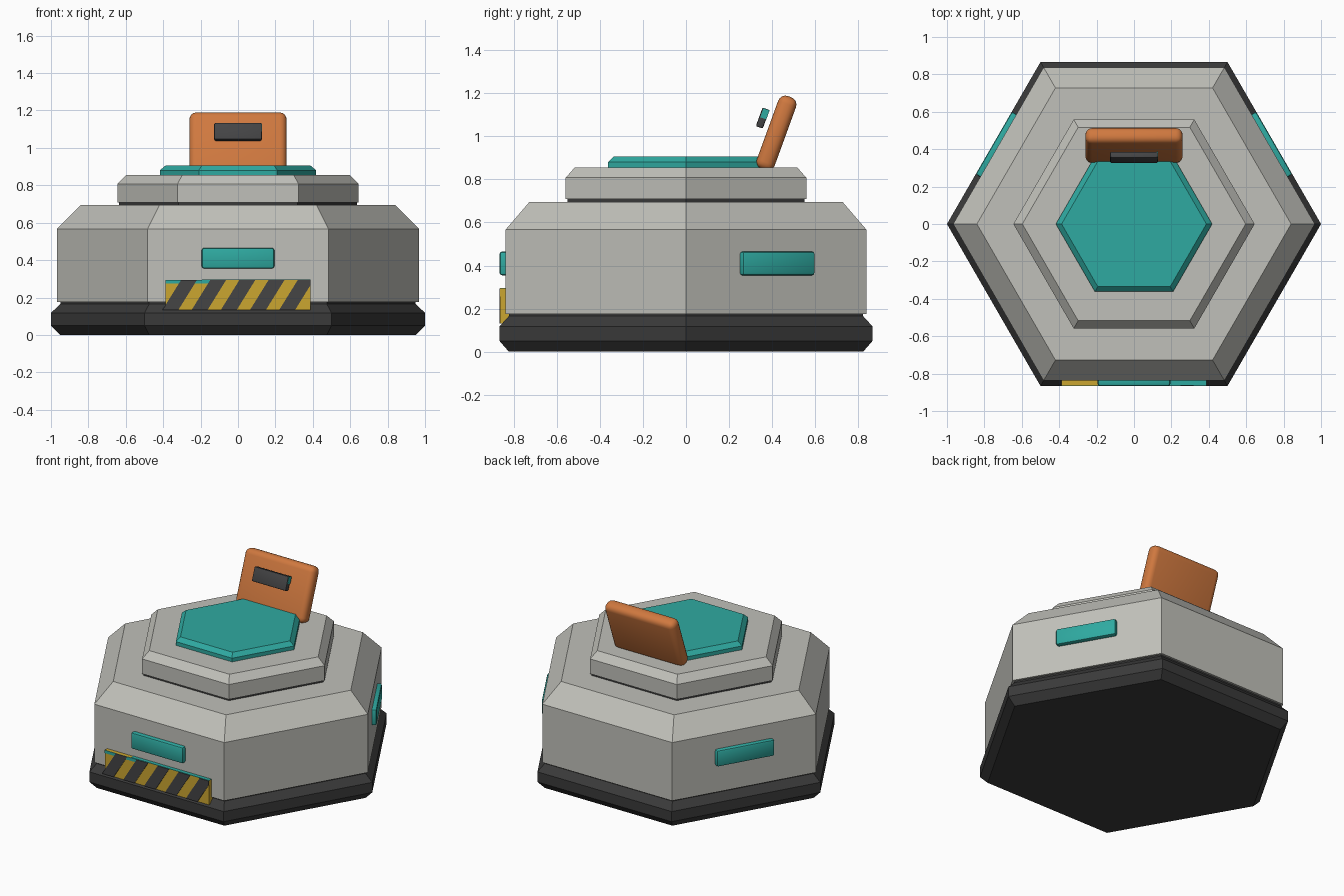
import bpy
import bmesh
from math import radians, cos, sin, pi
from mathutils import Matrix, Vector

old = bpy.data.objects.get("Cube")
if old:
    bpy.data.objects.remove(old, do_unlink=True)


def material(name, r, g, b):
    mat = bpy.data.materials.new(name)
    mat.use_nodes = True
    mat.diffuse_color = (r, g, b, 1)
    mat.node_tree.nodes["Principled BSDF"].inputs["Base Color"].default_value = (r, g, b, 1)
    return mat


GREY = material("light grey", .53, .53, .49)
DARK = material("charcoal", .042, .042, .042)
STRIPE = material("dark grey", .058, .058, .06)
TEAL = material("teal", .028, .40, .355)
ORANGE = material("orange", .63, .19, .05)
YELLOW = material("yellow", .60, .38, .03)


def finish(name, bm, mat, matrix=Matrix()):
    bmesh.ops.recalc_face_normals(bm, faces=bm.faces)
    mesh = bpy.data.meshes.new(name)
    bm.to_mesh(mesh)
    bm.free()
    mesh.materials.append(mat)
    obj = bpy.data.objects.new(name, mesh)
    obj.matrix_world = matrix
    bpy.context.collection.objects.link(obj)
    return obj


def hex_stack(name, profile, mat):
    """Six-sided solid through (radius, height) rings."""
    bm = bmesh.new()
    rings = [[bm.verts.new((r * cos(i * pi / 3), r * sin(i * pi / 3), z)) for i in range(6)]
             for r, z in profile]
    for low, high in zip(rings, rings[1:]):
        for i in range(6):
            j = (i + 1) % 6
            bm.faces.new((low[i], low[j], high[j], high[i]))
    bm.faces.new(rings[0][::-1])
    bm.faces.new(rings[-1])
    return finish(name, bm, mat)


def box(name, size, matrix, mat, bevel=0, segments=1):
    bm = bmesh.new()
    bmesh.ops.create_cube(bm, size=1, matrix=Matrix.Diagonal((*size, 1)))
    if bevel:
        bmesh.ops.bevel(bm, geom=bm.edges[:], offset=bevel, segments=segments,
                        profile=.5, affect='EDGES')
    obj = finish(name, bm, mat, matrix)
    if segments > 1:
        bpy.ops.object.select_all(action='DESELECT')
        obj.select_set(True)
        bpy.context.view_layer.objects.active = obj
        bpy.ops.object.shade_smooth_by_angle(angle=radians(35))
    return obj


def at(x, y, z):
    return Matrix.Translation((x, y, z))


# Stacked hexagonal housing
hex_stack("base", [(.95, 0), (1, .05), (1, .118), (.95, .165), (.95, .18)], DARK)
hex_stack("body", [(.967, .175), (.967, .567), (.84, .695)], GREY)
hex_stack("gasket", [(.635, .69), (.635, .715)], DARK)
hex_stack("upper_tier", [(.645, .708), (.645, .808), (.597, .855)], GREY)
hex_stack("top_pad", [(.418, .85), (.418, .88), (.387, .906)], TEAL)

# Lamps on alternate sides
for side, angle in (("front", 0), ("back_left", 120), ("back_right", 240)):
    box(side + "_lamp", (.388, .056, .11),
        Matrix.Rotation(radians(angle), 4, 'Z') @ at(0, -.838, .41), TEAL, .012, 2)

# Hazard plate with slanted stripes
HALF, LOW, HIGH = .388, .132, .294
box("hazard_plate", (2 * HALF, .04, HIGH - LOW), at(0, -.843, (LOW + HIGH) / 2), YELLOW)
box("hazard_plate_front_trim", (.31, .003, .02), at(-.233, -.8635, HIGH - .01), TEAL)
box("hazard_plate_top_trim", (.58, .03, .003), at(.098, -.848, HIGH + .001), TEAL)
for n in range(5):
    bm = bmesh.new()
    bmesh.ops.create_cube(bm, size=1, matrix=Matrix.Diagonal((.085, .006, HIGH - LOW, 1)))
    for v in bm.verts:
        v.co.x += v.co.z * .62 + (n - 2) * .156
    bmesh.ops.bisect_plane(bm, geom=bm.verts[:] + bm.edges[:] + bm.faces[:],
                           plane_co=Vector((HALF, 0, 0)), plane_no=Vector((1, 0, 0)),
                           clear_outer=True)
    bmesh.ops.holes_fill(bm, edges=bm.edges[:])
    finish(f"hazard_stripe_{n + 1}", bm, STRIPE, at(0, -.864, (LOW + HIGH) / 2))

# Tilted control panel with a display bar in front
tilt = Matrix.Rotation(radians(-20), 4, 'X')
box("control_panel", (.52, .088, .36), at(0, .42, 1.015) @ tilt, ORANGE, .036, 4)
bar = at(0, .356, 1.085) @ tilt
box("display_bar", (.254, .034, .092), bar, STRIPE, .006, 2)
box("display_end_light", (.008, .03, .045), bar @ at(.124, .003, .022), TEAL)
